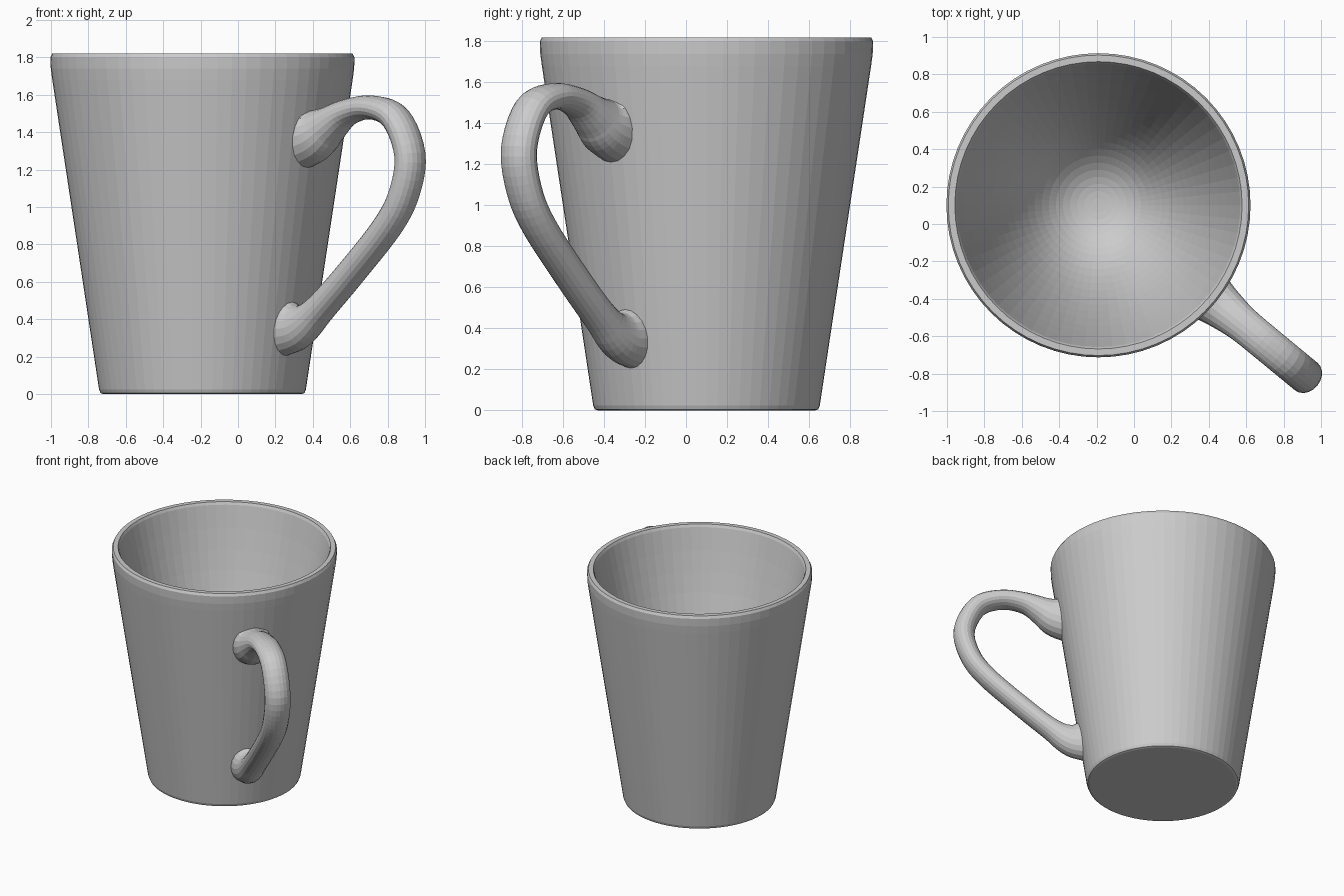
import bpy, bmesh, math
from mathutils import Vector

old = bpy.data.objects.get("Cube")
if old:
    bpy.data.objects.remove(old, do_unlink=True)

CENTRE = Vector((-0.19, 0.10, 0))
HANDLE_ANGLE = math.radians(-39.5)

# One glazed grey for the whole mug
glaze = bpy.data.materials.new("grey glaze")
glaze.use_nodes = True
grey = (0.6, 0.6, 0.6, 1)
glaze.diffuse_color = grey
glaze.node_tree.nodes["Principled BSDF"].inputs["Base Color"].default_value = grey


def loft(name, rings):
    """Skin a list of vertex rings and close both ends."""
    bm = bmesh.new()
    rows = [[bm.verts.new(p) for p in ring] for ring in rings]
    n = len(rows[0])
    for a, b in zip(rows, rows[1:]):
        for i in range(n):
            j = (i + 1) % n
            bm.faces.new((a[i], a[j], b[j], b[i]))
    bm.faces.new(rows[0][::-1])
    bm.faces.new(rows[-1])
    bmesh.ops.recalc_face_normals(bm, faces=bm.faces)
    mesh = bpy.data.meshes.new(name)
    bm.to_mesh(mesh)
    bm.free()
    mesh.materials.append(glaze)
    obj = bpy.data.objects.new(name, mesh)
    bpy.context.collection.objects.link(obj)
    return obj


def circle(radius, z, n=64):
    return [CENTRE + Vector((radius * math.cos(math.tau * i / n),
                             radius * math.sin(math.tau * i / n), z))
            for i in range(n)]


def smooth_path(points, steps):
    """Catmull-Rom interpolation through tuples of any length."""
    pts = [Vector(p) for p in points]
    pts = [2 * pts[0] - pts[1]] + pts + [2 * pts[-1] - pts[-2]]
    out = []
    for a, b, c, d in zip(pts, pts[1:], pts[2:], pts[3:]):
        for s in range(steps):
            t = s / steps
            out.append(0.5 * (2 * b + (c - a) * t + (2 * a - 5 * b + 4 * c - d) * t * t
                              + (3 * b - a - 3 * c + d) * t ** 3))
    return out + [pts[-2]]


# Tapered cup: outside wall, rounded rim, inside curving down to a deep bowl
outside = [(0.53, 0), (0.545, 0.005), (0.553, 0.025), (0.803, 1.68), (0.811, 1.74),
           (0.813, 1.80), (0.803, 1.82)]
DEPTH, RIM_RADIUS, RIM_Z, STEPS = 1.4, 0.758, 1.80, 20
bowl = [(0.768, 1.82)]
for i in range(STEPS):
    f = 1 - i / STEPS
    bowl.append((RIM_RADIUS * f, RIM_Z - DEPTH * (1 - f ** 2.5)))
bowl.append((0.005, RIM_Z - DEPTH))
loft("cup", [circle(r, z) for r, z in outside + bowl])

# Handle stations: distance from cup axis, height, half thickness, half width
stations = [(0.735, 1.375, 0.175, 0.145), (0.79, 1.39, 0.145, 0.135),
            (0.87, 1.435, 0.105, 0.117), (1.0, 1.505, 0.072, 0.098),
            (1.17, 1.533, 0.064, 0.095), (1.34, 1.475, 0.072, 0.095),
            (1.437, 1.28, 0.077, 0.095), (1.40, 1.08, 0.075, 0.095),
            (1.285, 0.90, 0.073, 0.095), (1.02, 0.64, 0.073, 0.095),
            (0.80, 0.445, 0.08, 0.097), (0.67, 0.36, 0.12, 0.106),
            (0.575, 0.35, 0.155, 0.117)]
path = smooth_path(stations, 5)
radial = Vector((math.cos(HANDLE_ANGLE), math.sin(HANDLE_ANGLE), 0))
across = Vector((-radial.y, radial.x, 0))
up = Vector((0, 0, 1))
wall_normal = (radial - up * 0.15).normalized()
SIDES = 20
BLEND = 8
last = len(path) - 1
rings = []
for k, p in enumerate(path):
    # The two ends lie flat in the wall and blend into the path direction
    d = path[min(k + 1, last)] - path[max(k - 1, 0)]
    along = (radial * d[0] + up * d[1]).normalized()
    base = wall_normal if k < last / 2 else -wall_normal
    tangent = base.lerp(along, min(1, k / BLEND, (last - k) / BLEND)).normalized()
    normal = across.cross(tangent)
    mid = CENTRE + radial * p[0] + up * p[1]
    rings.append([mid + normal * (p[2] * math.cos(math.tau * i / SIDES))
                  + across * (p[3] * math.sin(math.tau * i / SIDES))
                  for i in range(SIDES)])
loft("handle", rings)
